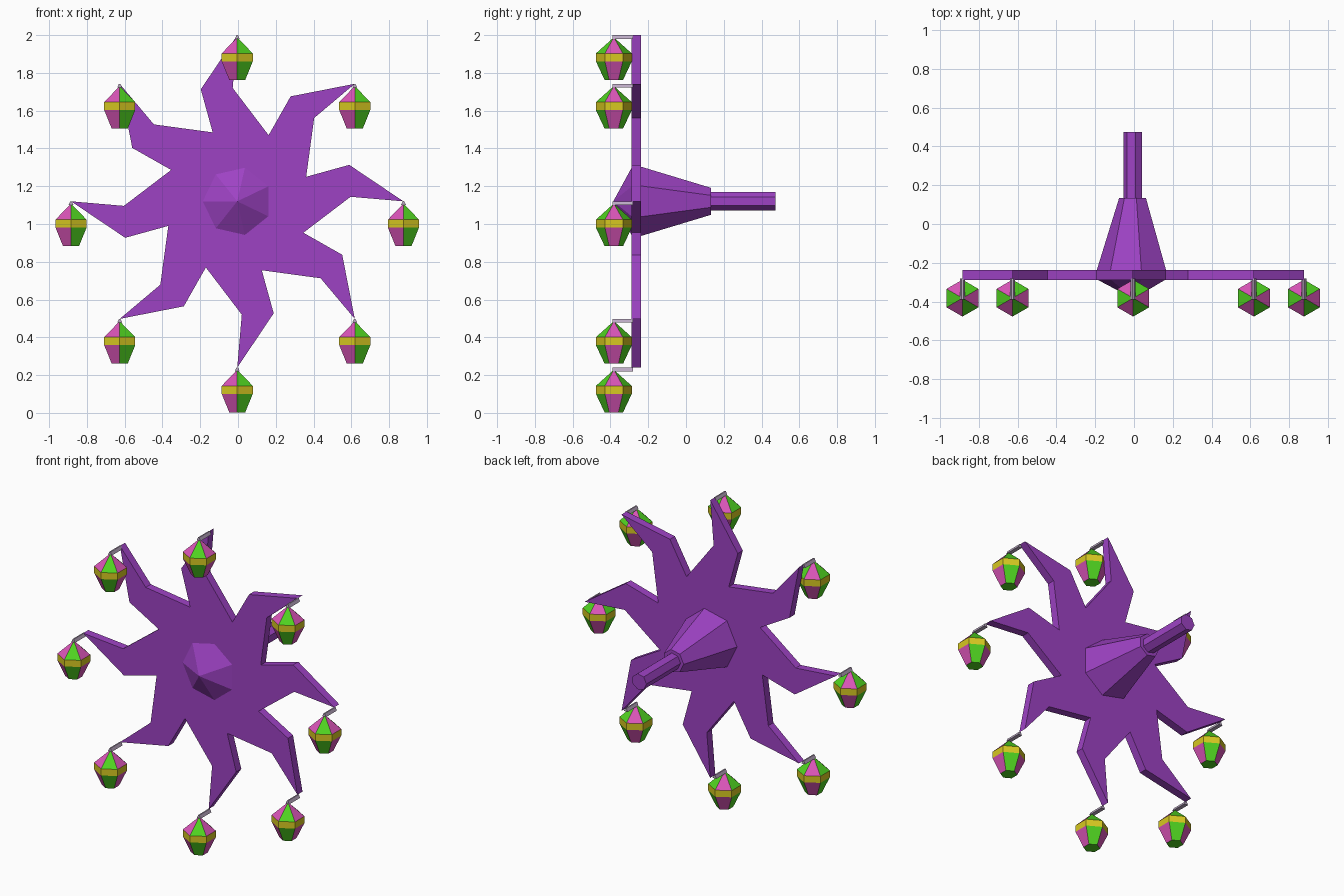
import bpy, bmesh, math
from mathutils import Matrix, Vector

if "Cube" in bpy.data.objects:
    bpy.data.objects.remove(bpy.data.objects["Cube"])

CX, CZ, R = -0.004, 1.12, 0.88      # wheel centre and tip radius


def mat(name, rgb):
    m = bpy.data.materials.new(name)
    m.diffuse_color = (*rgb, 1)
    m.use_nodes = True
    m.node_tree.nodes["Principled BSDF"].inputs["Base Color"].default_value = m.diffuse_color
    return m


PURPLE = mat("purple", (0.34, 0.055, 0.55))
PINK = mat("pink", (0.70, 0.09, 0.48))
GREEN = mat("green", (0.08, 0.65, 0.015))
YELLOW = mat("yellow", (0.68, 0.58, 0.015))
GREY = mat("pale_lilac", (0.50, 0.40, 0.55))


def finish(bm, name, mats):
    bmesh.ops.recalc_face_normals(bm, faces=bm.faces)
    me = bpy.data.meshes.new(name)
    bm.to_mesh(me)
    bm.free()
    for m in mats:
        me.materials.append(m)
    return me


def add(name, me, loc=(0, 0, 0)):
    ob = bpy.data.objects.new(name, me)
    ob.location = loc
    bpy.context.collection.objects.link(ob)
    return ob


def lathe(profile, n, start=0.0):
    """Faceted solid around z from (radius, height) rings; radius 0 is a point."""
    bm = bmesh.new()
    rings = []
    for r, h in profile:
        k = 1 if r == 0 else n
        rings.append([bm.verts.new((r * math.cos(start + math.tau * i / n),
                                    r * math.sin(start + math.tau * i / n), h))
                      for i in range(k)])
    for a, b in zip(rings, rings[1:]):
        for i in range(n):
            j = (i + 1) % n
            quad = [a[i % len(a)], a[j % len(a)], b[j % len(b)], b[i % len(b)]]
            bm.faces.new(list(dict.fromkeys(quad)))
    for ring in (rings[0], rings[-1]):
        if len(ring) > 2:
            bm.faces.new(ring)
    return bm


def along_y(bm):
    # lathe axis z -> y, keeping x
    bmesh.ops.transform(bm, matrix=Matrix(((1, 0, 0, 0), (0, 0, 1, 0),
                                           (0, 1, 0, 0), (0, 0, 0, 1))), verts=bm.verts)
    return bm


def extrude_y(pts, y0, y1):
    """Prism from an (x, z) outline."""
    bm = bmesh.new()
    f = bm.faces.new([bm.verts.new((x, y0, z)) for x, z in pts])
    g = bmesh.ops.extrude_face_region(bm, geom=[f])["geom"]
    bmesh.ops.translate(bm, vec=(0, y1 - y0, 0),
                        verts=[v for v in g if isinstance(v, bmesh.types.BMVert)])
    return bm


# Star plate: one bent arm turned eight times
arm = [(-0.13, 0.365), (-0.193, 0.593), (0.0, R), (-0.024, 0.60)]
outline = []
for i in range(8):
    turn = Matrix.Rotation(-math.tau * i / 8, 2)
    outline += [tuple(turn @ Vector(p)) for p in arm]
add("star_plate", finish(extrude_y(outline, -0.288, -0.237), "star_plate", [PURPLE]), (CX, 0, CZ))

# Seven-sided hub with pointed front, and rear shaft
hub = along_y(lathe([(0, -0.385), (0.188, -0.285), (0.188, -0.238), (0.073, 0.133)], 7, math.pi))
add("hub", finish(hub, "hub", [PURPLE]), (CX, 0, CZ))
shaft = along_y(lathe([(0.051, 0.10), (0.051, 0.475)], 7, math.pi))
add("shaft", finish(shaft, "shaft", [PURPLE]), (CX, 0, CZ))

# Six-sided lantern: alternating pink and green panels, yellow band
bm = lathe([(0.049, 0), (0.095, 0.098), (0.095, 0.14), (0.008, 0.218)], 6, math.pi / 2)
bm.normal_update()
for f in bm.faces:
    c = f.calc_center_median()
    if 0.098 < c.z < 0.14:
        f.material_index = 2
    elif math.hypot(c.x, c.y) < 0.01:
        f.material_index = 1
    else:
        f.material_index = round(math.degrees(math.atan2(c.y, c.x)) / 60) % 2
lantern = finish(bm, "lantern", [PINK, GREEN, YELLOW])

# Thin bracket from arm tip to lantern
bracket = finish(extrude_y([(-0.013, -0.02), (0.013, -0.02), (0.004, 0), (-0.004, 0)],
                           -0.388, -0.28), "bracket", [GREY])

for i in range(8):
    a = math.tau * i / 8
    x, z = CX + R * math.sin(a), CZ + R * math.cos(a)
    add(f"bracket_{i + 1}", bracket, (x, 0, z))
    add(f"lantern_{i + 1}", lantern, (x, -0.382, z - 0.237))
